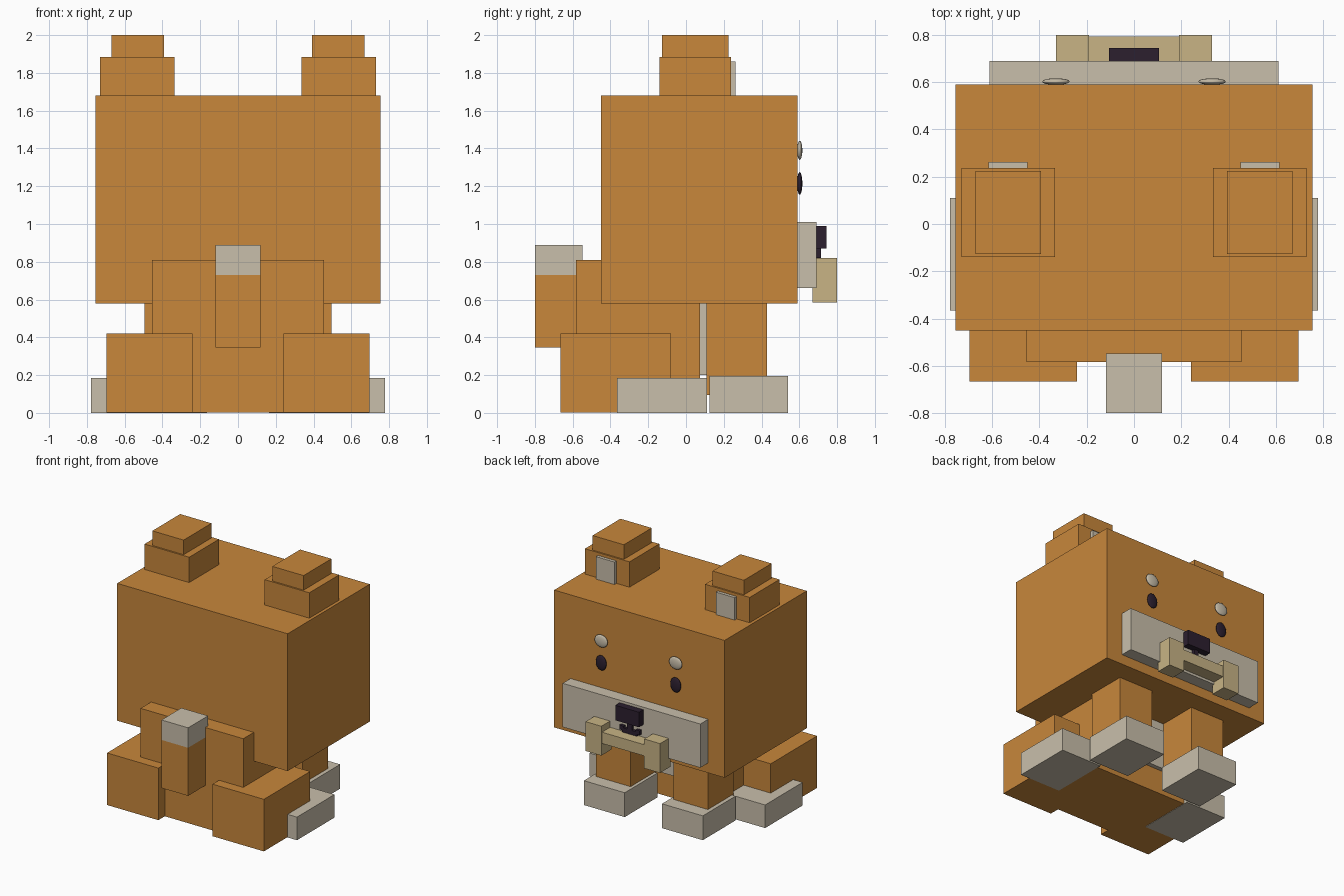
import bpy, bmesh
from mathutils import Matrix

if "Cube" in bpy.data.objects:
    bpy.data.objects.remove(bpy.data.objects["Cube"])


def material(name, rgb):
    m = bpy.data.materials.new(name)
    m.diffuse_color = (*rgb, 1)
    m.use_nodes = True
    m.node_tree.nodes["Principled BSDF"].inputs["Base Color"].default_value = m.diffuse_color
    return m


ORANGE = material("orange fur", (0.578, 0.242, 0.044))
PALE = material("pale fur", (0.584, 0.521, 0.407))
TAN = material("bone tan", (0.578, 0.456, 0.235))
DARK = material("dark plum", (0.025, 0.014, 0.028))


def finish(name, bm, mat):
    me = bpy.data.meshes.new(name)
    bm.to_mesh(me)
    bm.free()
    me.materials.append(mat)
    ob = bpy.data.objects.new(name, me)
    bpy.context.collection.objects.link(ob)
    return ob


def box(name, x, y, z, mat):
    """Box spanning the given (low, high) ranges."""
    bm = bmesh.new()
    bmesh.ops.create_cube(bm, size=1)
    for v in bm.verts:
        v.co = [r[0] if c < 0 else r[1] for c, r in zip(v.co, (x, y, z))]
    return finish(name, bm, mat)


def pair(name, x, y, z, mat):
    """Two boxes mirrored across x = 0."""
    box(name + "_a", x, y, z, mat)
    box(name + "_b", (-x[1], -x[0]), y, z, mat)


def eye_disc(name, x, z, rx, rz, mat):
    bm = bmesh.new()
    bmesh.ops.create_uvsphere(bm, u_segments=20, v_segments=12, radius=1)
    bm.transform(Matrix.Translation((x, 0.602, z)) @ Matrix.Diagonal((rx, 0.014, rz, 1)))
    for f in bm.faces:
        f.smooth = True
    finish(name, bm, mat)


# Head and muzzle
box("head", (-0.755, 0.755), (-0.45, 0.59), (0.58, 1.68), ORANGE)
box("muzzle", (-0.61, 0.61), (0.585, 0.69), (0.66, 1.01), PALE)

# Ears
pair("ear_base", (0.335, 0.73), (-0.14, 0.237), (1.67, 1.883), ORANGE)
pair("ear_tip", (0.393, 0.67), (-0.127, 0.225), (1.88, 2.0), ORANGE)
pair("inner_ear", (0.45, 0.615), (0.2, 0.262), (1.68, 1.86), PALE)

# Eyes and brow spots
for side, s in (("a", 1), ("b", -1)):
    eye_disc("brow_spot_" + side, s * 0.33, 1.39, 0.058, 0.05, PALE)
    eye_disc("eye_" + side, s * 0.33, 1.215, 0.047, 0.06, DARK)

# Nose and mouth
box("nose", (-0.105, 0.105), (0.685, 0.745), (0.87, 0.99), DARK)
box("mouth_stem", (-0.02, 0.02), (0.685, 0.715), (0.80, 0.875), DARK)
box("mouth_bar", (-0.065, 0.065), (0.685, 0.715), (0.775, 0.81), DARK)
pair("mouth_corner", (0.055, 0.09), (0.685, 0.715), (0.79, 0.825), DARK)

# Bone held in the mouth
box("bone_shaft", (-0.2, 0.2), (0.67, 0.793), (0.68, 0.77), TAN)
pair("bone_end", (0.19, 0.33), (0.67, 0.80), (0.585, 0.82), TAN)

# Body, belly and haunches
box("body", (-0.455, 0.455), (-0.583, 0.075), (0.003, 0.81), ORANGE)
box("belly", (-0.35, 0.35), (0.07, 0.11), (0.2, 0.7), PALE)
pair("haunch", (0.24, 0.695), (-0.665, -0.08), (0.003, 0.42), ORANGE)

# Legs and paws
pair("front_leg", (0.19, 0.495), (0.108, 0.43), (0.095, 0.62), ORANGE)
pair("front_paw", (0.165, 0.527), (0.125, 0.54), (0, 0.195), PALE)
pair("hind_paw", (0.415, 0.778), (-0.365, 0.11), (0, 0.185), PALE)

# Tail
box("tail", (-0.118, 0.118), (-0.80, -0.548), (0.345, 0.73), ORANGE)
box("tail_tip", (-0.118, 0.118), (-0.80, -0.548), (0.73, 0.89), PALE)
